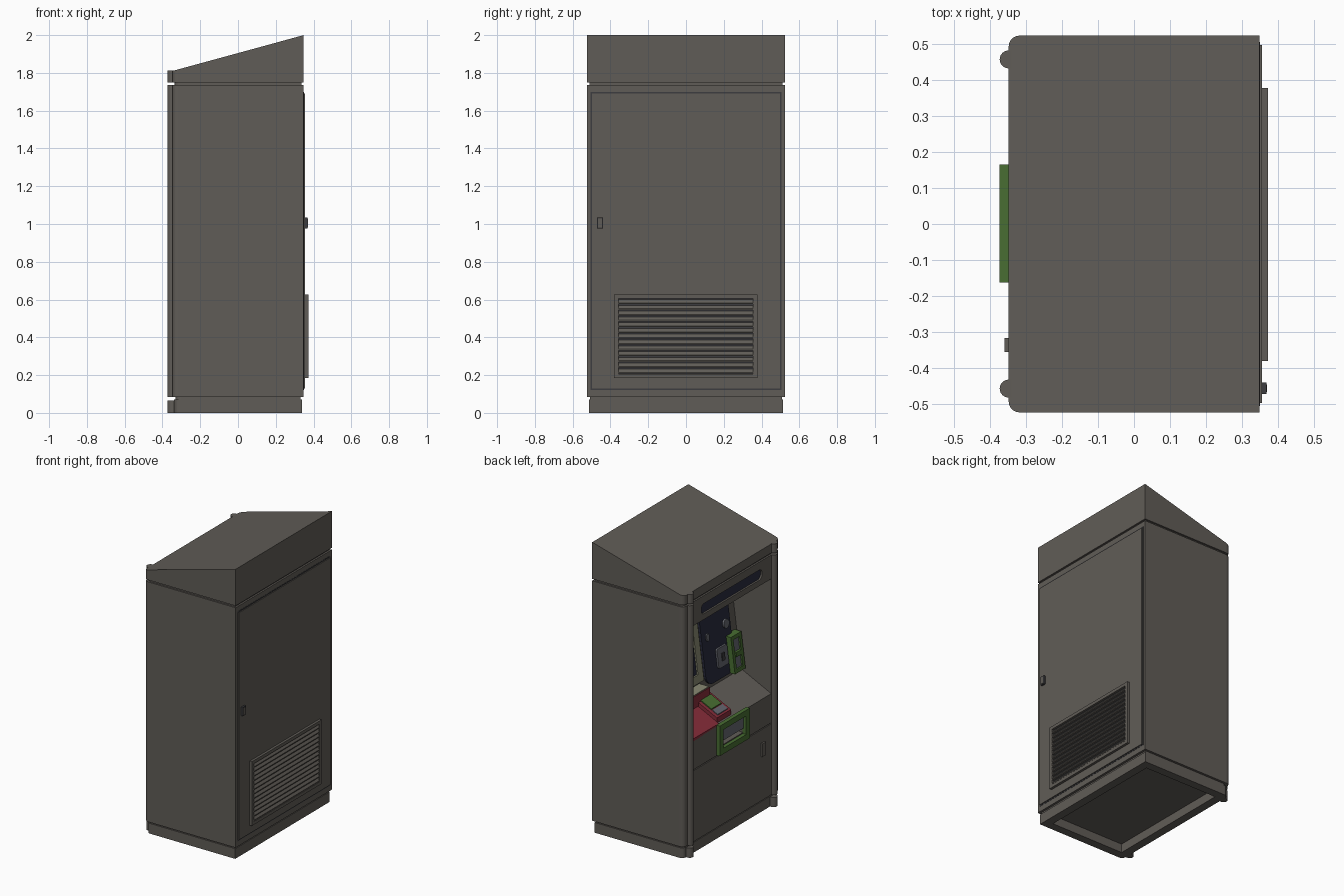
import bpy, bmesh, math

if "Cube" in bpy.data.objects:
    bpy.data.objects.remove(bpy.data.objects["Cube"])

def material(name, rgb):
    m = bpy.data.materials.new(name)
    m.diffuse_color = (*rgb, 1)
    m.use_nodes = True
    m.node_tree.nodes["Principled BSDF"].inputs["Base Color"].default_value = m.diffuse_color
    return m

GREY = material("warm grey", (0.118, 0.108, 0.095))
DARK = material("dark grey", (0.045, 0.045, 0.05))
NAVY = material("navy", (0.022, 0.024, 0.048))
GREEN = material("green", (0.065, 0.155, 0.032))
RED = material("red", (0.24, 0.026, 0.042))
BEIGE = material("pale olive", (0.25, 0.25, 0.17))
STEEL = material("steel", (0.13, 0.135, 0.16))


def prism(name, pts, axis, a, b, mat=GREY, shift=None):
    """Extrude a 2D outline along an axis from a to b; shift moves the vertices afterwards."""
    place = {'x': lambda p, t: (t, p[0], p[1]),
             'y': lambda p, t: (p[0], t, p[1]),
             'z': lambda p, t: (p[0], p[1], t)}[axis]
    bm = bmesh.new()
    lo = [bm.verts.new(place(p, a)) for p in pts]
    hi = [bm.verts.new(place(p, b)) for p in pts]
    n = len(pts)
    bm.faces.new(lo)
    bm.faces.new(hi)
    for i in range(n):
        bm.faces.new((lo[i], lo[(i + 1) % n], hi[(i + 1) % n], hi[i]))
    if shift:
        for v in bm.verts:
            shift(v.co)
    bmesh.ops.recalc_face_normals(bm, faces=bm.faces)
    me = bpy.data.meshes.new(name)
    bm.to_mesh(me)
    bm.free()
    me.materials.append(mat)
    ob = bpy.data.objects.new(name, me)
    bpy.context.collection.objects.link(ob)
    return ob


def rect(a0, a1, b0, b1, r=0.0, corners=(1, 1, 1, 1)):
    """Rectangle outline, with chosen corners rounded (order: low-low, high-low, high-high, low-high)."""
    out = []
    for i, (ca, cb) in enumerate(((a0, b0), (a1, b0), (a1, b1), (a0, b1))):
        if r == 0 or not corners[i]:
            out.append((ca, cb))
            continue
        ma = ca + (r if ca == a0 else -r)
        mb = cb + (r if cb == b0 else -r)
        for k in range(7):
            t = math.radians(180 + 90 * i + 15 * k)
            out.append((ma + r * math.cos(t), mb + r * math.sin(t)))
    return out


def box(name, x0, x1, y0, y1, z0, z1, mat=GREY, shift=None):
    return prism(name, rect(x0, x1, y0, y1), 'z', z0, z1, mat, shift)


def frame(name, x0, x1, y0, y1, z0, z1, w, mat, shift=None):
    box(name + "_bottom", x0, x1, y0, y1, z0, z0 + w, mat, shift)
    box(name + "_top", x0, x1, y0, y1, z1 - w, z1, mat, shift)
    box(name + "_side_a", x0, x1, y0, y0 + w, z0 + w, z1 - w, mat, shift)
    box(name + "_side_b", x0, x1, y1 - w, y1, z0 + w, z1 - w, mat, shift)


def cut(ob, cutter):
    cutter.hide_render = True
    mod = ob.modifiers.new("cut", 'BOOLEAN')
    mod.operation = 'DIFFERENCE'
    mod.object = cutter
    bpy.context.view_layer.objects.active = ob
    bpy.ops.object.modifier_apply(modifier=mod.name)
    bpy.data.objects.remove(cutter)


def footprint(inset=0.0):
    return rect(-0.348 + inset, 0.348 - inset, -0.523 + inset, 0.523 - inset, 0.03, (1, 0, 0, 1))


# Leaning back wall and sloping shelf of the user niche
def on_wall(co):
    co.x += -0.12 + 0.08 * (co.z - 0.89) / 0.61

def on_shelf(co):
    co.z += 0.78 + 0.11 * (co.x + 0.348) / 0.228

def roof_slope(co):
    if co.z > 1.8:
        co.z = 1.81 + 0.19 * (co.x + 0.348) / 0.696


# Cabinet with niche, sign slot, tray pocket and panel seam
body = prism("cabinet", footprint(), 'z', 0.083, 1.735)
cut(body, prism("niche_cutter", [(-0.45, 0.78), (-0.348, 0.78), (-0.12, 0.89), (-0.04, 1.5),
                                 (-0.04, 1.57), (-0.45, 1.57)], 'y', -0.43, 0.43))
cut(body, prism("sign_cutter", rect(-0.33, 0.33, 1.61, 1.68, 0.03), 'x', -0.4, -0.335))
cut(body, box("tray_cutter", -0.4, -0.26, -0.125, 0.125, 0.63, 0.75))
cut(body, box("seam_cutter", -0.4, -0.34, -0.43, 0.43, 0.572, 0.579))

# Plinth ring, roof cap and recessed joints
plinth = prism("plinth", footprint(0.01), 'z', 0, 0.07)
cut(plinth, box("plinth_cutter", -0.28, 0.28, -0.455, 0.455, -0.1, 0.06))
prism("roof_cap", footprint(), 'z', 1.748, 1.81, GREY, roof_slope)
prism("lower_joint", footprint(0.016), 'z', 0.065, 0.09)
prism("upper_joint", footprint(0.012), 'z', 1.73, 1.755)

# Half-round corner posts in three sections
post = [(-0.33, -0.025), (-0.33, 0.025)] + [
    (-0.348 + 0.025 * math.cos(math.radians(t)), 0.025 * math.sin(math.radians(t)))
    for t in range(90, 271, 15)]
for side in (-1, 1):
    pts = [(x, y + side * 0.457) for x, y in post]
    for part, z0, z1 in (("base", 0, 0.066), ("shaft", 0.083, 1.735), ("top", 1.748, 1.812)):
        prism(f"post_{part}", pts, 'z', z0, z1)

# Sign, lower panel lock
prism("sign_glass", rect(-0.328, 0.328, 1.612, 1.678, 0.03), 'x', -0.338, -0.333, NAVY)
box("front_lock", -0.36, -0.34, -0.355, -0.317, 0.39, 0.48)

# Green-framed ticket tray with flap
frame("tray_frame", -0.373, -0.345, -0.162, 0.165, 0.583, 0.79, 0.04, GREEN)
box("tray_back", -0.265, -0.255, -0.125, 0.125, 0.63, 0.75, DARK)
box("tray_flap", -0.352, -0.346, -0.123, 0.125, 0.66, 0.752, STEEL)

# Screen on the leaning wall
frame("screen_bezel", -0.022, 0.01, -0.01, 0.41, 0.975, 1.45, 0.055, BEIGE, on_wall)
box("screen", -0.012, 0.005, 0.04, 0.36, 1.02, 1.40, NAVY, on_wall)

# Payment panel with coin slot, dial and card slot
prism("payment_panel", rect(-0.355, -0.04, 0.915, 1.47, 0.07, (1, 1, 0, 0)), 'x', -0.014, 0.005, NAVY, on_wall)
prism("card_slot", rect(-0.28, -0.17, 0.99, 1.12, 0.012), 'x', -0.026, 0, STEEL, on_wall)
box("card_slot_mouth", -0.032, -0.02, -0.24, -0.21, 1.03, 1.08, DARK, on_wall)
prism("dial", rect(-0.33, -0.27, 1.215, 1.275, 0.03), 'x', -0.026, 0, STEEL, on_wall)
prism("coin_slot", rect(-0.115, -0.085, 1.2, 1.25, 0.014), 'x', -0.022, 0, STEEL, on_wall)

# Green note reader
frame("note_reader", -0.05, 0.005, -0.41, -0.295, 0.915, 1.16, 0.025, GREEN, on_wall)
box("note_reader_plate", -0.04, 0, -0.385, -0.32, 0.94, 1.135, STEEL, on_wall)
box("note_reader_mouth", -0.055, -0.03, -0.38, -0.325, 1.02, 1.05, GREEN, on_wall)

# Red shelf plate, receipt box and card terminal
box("red_shelf_plate", -0.348, -0.14, 0.14, 0.428, -0.005, 0.012, RED, on_shelf)
box("receipt_box", -0.19, -0.1, 0.01, 0.40, 0.86, 0.95, RED)
box("receipt_ledge", -0.185, -0.1, 0.015, 0.395, 0.948, 0.956, BEIGE)
box("terminal", -0.33, -0.14, -0.02, 0.135, -0.005, 0.035, RED, on_shelf)
box("terminal_keys", -0.27, -0.19, 0.0, 0.11, 0.03, 0.043, GREEN, on_shelf)
box("terminal_strip", -0.318, -0.278, 0.0, 0.11, 0.03, 0.041, STEEL, on_shelf)

# Service door with shadow gap and handle
box("door_gap", 0.34, 0.3495, -0.505, 0.505, 0.12, 1.70, DARK)
box("service_door", 0.34, 0.355, -0.497, 0.497, 0.128, 1.692)
box("door_handle", 0.35, 0.368, -0.472, -0.44, 0.975, 1.035, DARK)
box("handle_grip", 0.35, 0.37, -0.466, -0.446, 0.981, 1.029)

# Louvred vent
frame("vent_frame", 0.35, 0.372, -0.38, 0.378, 0.185, 0.627, 0.022, GREY)
box("vent_back", 0.35, 0.357, -0.36, 0.36, 0.2, 0.61, DARK)
count = 13
step = (0.605 - 0.207) / count
for i in range(count):
    z = 0.207 + i * step
    prism("vent_slat", [(0.354, z + 0.002), (0.371, z + 0.002), (0.371, z + 0.008),
                        (0.354, z + step - 0.001)], 'y', -0.358, 0.356)
